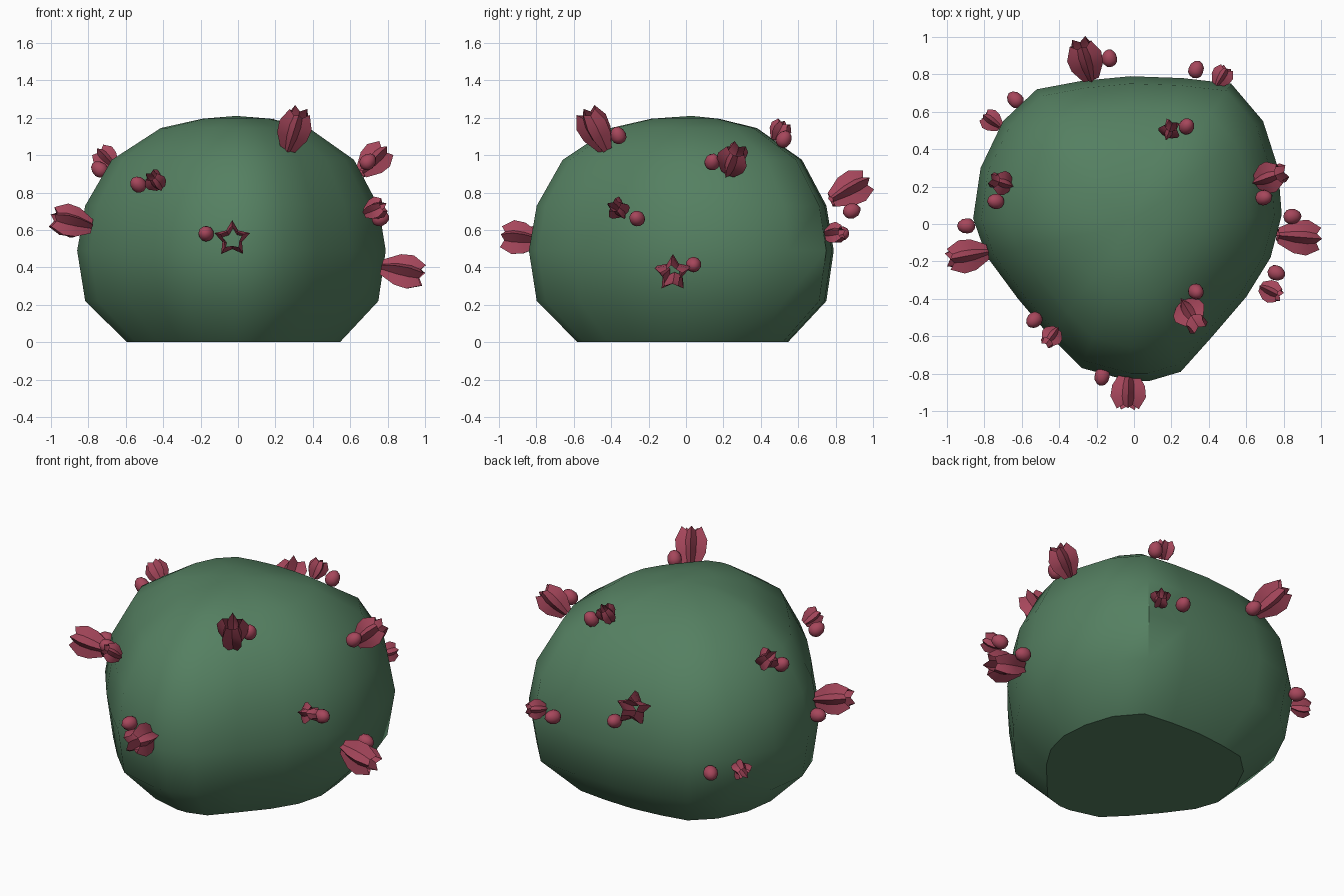
import bpy, bmesh, math
from mathutils import Vector

if "Cube" in bpy.data.objects:
    bpy.data.objects.remove(bpy.data.objects["Cube"])


def make_material(name, rgb):
    m = bpy.data.materials.new(name)
    m.diffuse_color = (*rgb, 1)
    m.use_nodes = True
    m.node_tree.nodes["Principled BSDF"].inputs["Base Color"].default_value = m.diffuse_color
    return m


GREEN = make_material("leaf green", (0.09, 0.215, 0.12))
ROSE = make_material("dusky rose", (0.38, 0.062, 0.105))


def finish(bm, name, mat, angle, recalc=True):
    if recalc:
        bmesh.ops.recalc_face_normals(bm, faces=bm.faces[:])
    me = bpy.data.meshes.new(name)
    bm.to_mesh(me)
    bm.free()
    me.materials.append(mat)
    ob = bpy.data.objects.new(name, me)
    bpy.context.collection.objects.link(ob)
    bpy.ops.object.select_all(action='DESELECT')
    ob.select_set(True)
    bpy.context.view_layer.objects.active = ob
    bpy.ops.object.shade_smooth_by_angle(angle=math.radians(angle))
    return ob


def bridge(bm, a, b):
    n = len(a)
    for i in range(n):
        j = (i + 1) % n
        bm.faces.new((a[i], a[j], b[j], b[i]))


# Bush body: rounded-triangle outline scaled through height rings
OUTLINE = [(-0.02, 0.79), (-0.28, 0.765), (-0.52, 0.72), (-0.70, 0.55), (-0.82, 0.30),
           (-0.86, 0.03), (-0.79, -0.17), (-0.62, -0.40), (-0.45, -0.60), (-0.28, -0.77),
           (-0.02, -0.84), (0.08, -0.84), (0.25, -0.79), (0.42, -0.60), (0.60, -0.39),
           (0.73, -0.18), (0.79, 0.05), (0.77, 0.30), (0.69, 0.55), (0.52, 0.75),
           (0.26, 0.78)]
RINGS = [(0, 0.69), (0.22, 0.95), (0.49, 1.0), (0.73, 0.95), (0.975, 0.785),
         (1.145, 0.48), (1.195, 0.22)]
bm = bmesh.new()
rings = [[bm.verts.new((x * s, y * s, z)) for x, y in OUTLINE] for z, s in RINGS]
for a, b in zip(rings, rings[1:]):
    bridge(bm, a, b)
bm.faces.new(rings[0][::-1])
top = bm.verts.new((-0.01, 0.03, 1.21))
for i, v in enumerate(rings[-1]):
    bm.faces.new((v, rings[-1][(i + 1) % len(OUTLINE)], top))
finish(bm, "bush_body", GREEN, 38)


def outward(p):
    return Vector((p[0], p[1], 1.5 * (p[2] - 0.5))).normalized()


def place(ob, p):
    ob.location = p
    ob.rotation_mode = 'QUATERNION'
    ob.rotation_quaternion = outward(p).to_track_quat('Z', 'Y')


# Flower: open cup of five folded petals, star shaped in section
def flower(name, p, length, radius):
    bm = bmesh.new()
    # height, ridge radius, valley radius, valley drop
    profile = [(-0.5, 0.45, 0.25, 0), (-0.12, 0.92, 0.5, 0),
               (0.18, 1.0, 0.55, 0), (0.5, 0.62, 0.42, 0.10)]
    loops = []
    for t, ridge, valley, drop in profile:
        loop = []
        for i in range(10):
            a = math.pi * i / 5 + math.pi / 2
            r = radius * (valley if i % 2 else ridge)
            z = length * (t - (drop if i % 2 else 0))
            loop.append(bm.verts.new((r * math.cos(a), r * math.sin(a), z)))
        loops.append(loop)
    for a, b in zip(loops, loops[1:]):
        bridge(bm, a, b)
    place(finish(bm, name, ROSE, 25, False), p)


# Bud: small pointed ball
def bud(name, p, r):
    bm = bmesh.new()
    bmesh.ops.create_icosphere(bm, subdivisions=2, radius=r)
    for v in bm.verts:
        if v.co.z > 0:
            v.co.z *= 1.35
    place(finish(bm, name, ROSE, 40), p)


# Large blooms: flower centre, bud centre, length, radius
BLOOMS = [
    ("top_front", (0.30, -0.48, 1.135), (0.33, -0.36, 1.10), 0.24, 0.095),
    ("left", (-0.89, -0.17, 0.64), (-0.89, -0.01, 0.60), 0.22, 0.095),
    ("back", (-0.26, 0.875, 0.81), (-0.13, 0.88, 0.70), 0.23, 0.10),
    ("front", (-0.03, -0.89, 0.55), (-0.17, -0.81, 0.58), 0.20, 0.10),
    ("right", (0.88, -0.07, 0.375), (0.84, 0.04, 0.415), 0.23, 0.10),
    ("upper_right", (0.725, 0.25, 0.97), (0.69, 0.14, 0.96), 0.19, 0.09),
    # Small blooms
    ("top_back", (0.19, 0.50, 1.13), (0.28, 0.52, 1.08), 0.11, 0.062),
    ("back_right", (0.47, 0.79, 0.58), (0.33, 0.82, 0.58), 0.11, 0.062),
    ("back_left", (-0.76, 0.55, 0.445), (-0.63, 0.66, 0.43), 0.11, 0.062),
    ("upper_left", (-0.705, 0.22, 0.98), (-0.735, 0.12, 0.92), 0.13, 0.07),
    ("front_left", (-0.44, -0.60, 0.86), (-0.53, -0.51, 0.84), 0.11, 0.062),
    ("front_right", (0.73, -0.36, 0.71), (0.755, -0.26, 0.66), 0.12, 0.065),
]
for label, fp, bp, length, radius in BLOOMS:
    flower(label + "_flower", fp, length, radius)
    bud(label + "_bud", bp, 0.042)
